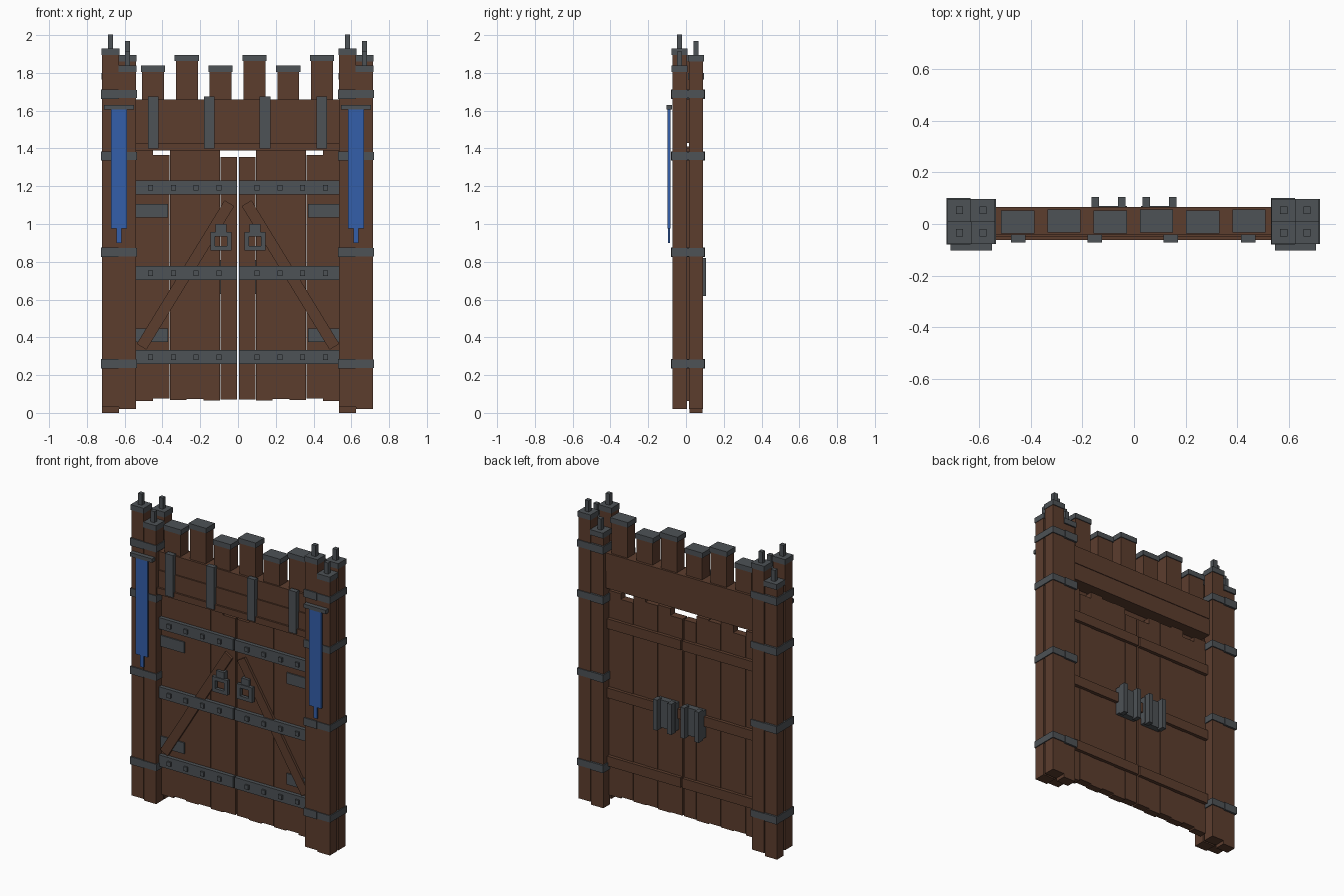
import bpy, math
from mathutils import Matrix


def material(name, rgb):
    m = bpy.data.materials.new(name)
    m.diffuse_color = (*rgb, 1)
    return m


WOOD = material("brown wood", (0.107, 0.047, 0.027))
IRON = material("dark iron", (0.075, 0.084, 0.093))
CLOTH = material("blue cloth", (0.034, 0.114, 0.40))


def build(name, mat, boxes):
    """One object from boxes given as (x0, x1, y0, y1, z0, z1)."""
    verts, faces = [], []
    for x0, x1, y0, y1, z0, z1 in boxes:
        n = len(verts)
        verts += [(x, y, z) for z in (z0, z1)
                  for x, y in ((x0, y0), (x1, y0), (x1, y1), (x0, y1))]
        faces += [[n + 3, n + 2, n + 1, n], [n + 4, n + 5, n + 6, n + 7]]
        faces += [[n + i, n + (i + 1) % 4, n + 4 + (i + 1) % 4, n + 4 + i] for i in range(4)]
    me = bpy.data.meshes.new(name)
    me.from_pydata(verts, [], faces)
    me.materials.append(mat)
    ob = bpy.data.objects.new(name, me)
    bpy.context.collection.objects.link(ob)
    return ob


def span(s, a, b):
    """x range on side s (-1 left, 1 right) from distances a < b."""
    return (a, b) if s > 0 else (-b, -a)


# Towers: four posts each, with caps, finials, iron bands and a banner
for side, dx in (("left", 0.0), ("right", 1.255)):
    posts, caps, bands = [], [], []
    for cx, cy, bottom, top in ((-0.675, -0.034, 0.03, 1.93), (-0.585, -0.034, 0.02, 1.84),
                                (-0.675, 0.053, 0.0, 1.80), (-0.585, 0.053, 0.02, 1.895)):
        x = cx + dx
        h = 0.034 if bottom == 0 else 0.038
        posts.append((x - 0.044, x + 0.044, cy - h, cy + h, bottom, top - 0.03))
        caps.append((x - 0.047, x + 0.047, cy - 0.043, cy + 0.043, top - 0.035, top))
        caps.append((x - 0.014, x + 0.014, cy - 0.014, cy + 0.014, top, top + 0.073))
    for z in (0.26, 0.85, 1.36, 1.688):
        bands.append((dx - 0.725, dx - 0.632, -0.08, 0.10, z - 0.025, z + 0.025))
        bands.append((dx - 0.632, dx - 0.535, -0.077, 0.097, z - 0.022, z + 0.022))
    build(side + "_tower_posts", WOOD, posts)
    build(side + "_tower_caps", IRON, caps)
    build(side + "_tower_bands", IRON, bands)
    c = dx - 0.63
    build(side + "_banner", CLOTH, [(c - 0.043, c + 0.043, -0.097, -0.083, 0.975, 1.61),
                                    (c - 0.013, c + 0.013, -0.095, -0.085, 0.90, 0.975)])
    build(side + "_banner_rod", IRON, [(c - 0.08, c + 0.08, -0.102, -0.073, 1.605, 1.63)])

# Doors: planks, straps, bolts, hinges, braces and handles
TOPS = (1.355, 1.40, 1.395, 1.41, 1.365, 1.40)
BOTTOMS = (0.072, 0.066, 0.074, 0.068, 0.075, 0.064)
STRAPS = (0.295, 0.74, 1.192)
for s, side in ((-1, "left"), (1, "right")):
    w = 0.535 / 6
    planks = [(*span(s, 0.005 + i * w, 0.0045 + (i + 1) * w), -0.02, 0.03 - 0.003 * (i % 2),
               BOTTOMS[i], TOPS[i]) for i in range(6)]
    build(side + "_door_planks", WOOD, planks)
    build(side + "_door_back_rails", WOOD,
          [(*span(s, 0.005, 0.54), 0.02, 0.05, z - 0.032, z + 0.032) for z in STRAPS])
    build(side + "_door_straps", IRON,
          [(*span(s, 0.005, 0.54), -0.045, -0.015, z - 0.037, z + 0.037) for z in STRAPS])
    build(side + "_strap_bolts", IRON,
          [(s * x - 0.013, s * x + 0.013, -0.056, -0.04, z - 0.014, z + 0.014)
           for z in STRAPS for x in (0.1, 0.222, 0.342, 0.463)])
    build(side + "_hinge_plates", IRON,
          [(*span(s, 0.37, 0.54), -0.028, -0.015, z - 0.036, z + 0.036) for z in (0.412, 1.07)])

    # Diagonal brace
    run, rise = 0.465, 0.76
    half = math.hypot(run, rise) / 2
    brace = build(side + "_brace", WOOD, [(-0.03, 0.03, -0.037, -0.015, -half, half)])
    brace.data.transform(Matrix.Translation((s * 0.278, 0, 0.73)) @
                         Matrix.Rotation(-s * math.atan2(run, rise), 4, 'Y'))

    # Square front ring with its mount
    c = s * 0.09
    build(side + "_ring_handle", IRON, [
        (c - 0.056, c + 0.056, -0.062, -0.04, 0.935, 0.958),
        (c - 0.056, c + 0.056, -0.062, -0.04, 0.86, 0.883),
        (c - 0.056, c - 0.031, -0.062, -0.04, 0.883, 0.935),
        (c + 0.031, c + 0.056, -0.062, -0.04, 0.883, 0.935),
        (c - 0.028, c + 0.028, -0.056, -0.018, 0.945, 1.0)])

    # Ribbed bracket on the back
    build(side + "_back_bracket", IRON, [
        (*span(s, 0.028, 0.165), 0.03, 0.07, 0.63, 0.81),
        (*span(s, 0.032, 0.062), 0.06, 0.105, 0.62, 0.82),
        (*span(s, 0.135, 0.165), 0.06, 0.105, 0.62, 0.82)])

# Lintel beams and the thin front strip under them
build("lintel_beams", WOOD, [(-0.545, 0.54, -0.05, 0.062, 1.43, 1.54),
                             (-0.545, 0.54, -0.043, 0.065, 1.541, 1.66)])
build("lintel_front_strip", WOOD, [(-0.545, 0.54, -0.062, -0.03, 1.388, 1.43)])
build("lintel_straps", IRON, [(x - 0.028, x + 0.028, -0.072, -0.04, 1.40, 1.675)
                              for x in (-0.448, -0.152, 0.143, 0.443)])

# Battlement blocks with iron caps
blocks, block_caps = [], []
for i in range(6):
    x = -0.45 + i * 0.179
    top = 1.895 if i % 2 else 1.838
    y = 0.012 if i % 2 else 0.008
    blocks.append((x - 0.058, x + 0.058, y - 0.04, y + 0.04, 1.655, top - 0.03))
    block_caps.append((x - 0.064, x + 0.064, y - 0.045, y + 0.045, top - 0.033, top))
build("battlement_blocks", WOOD, blocks)
build("battlement_caps", IRON, block_caps)
